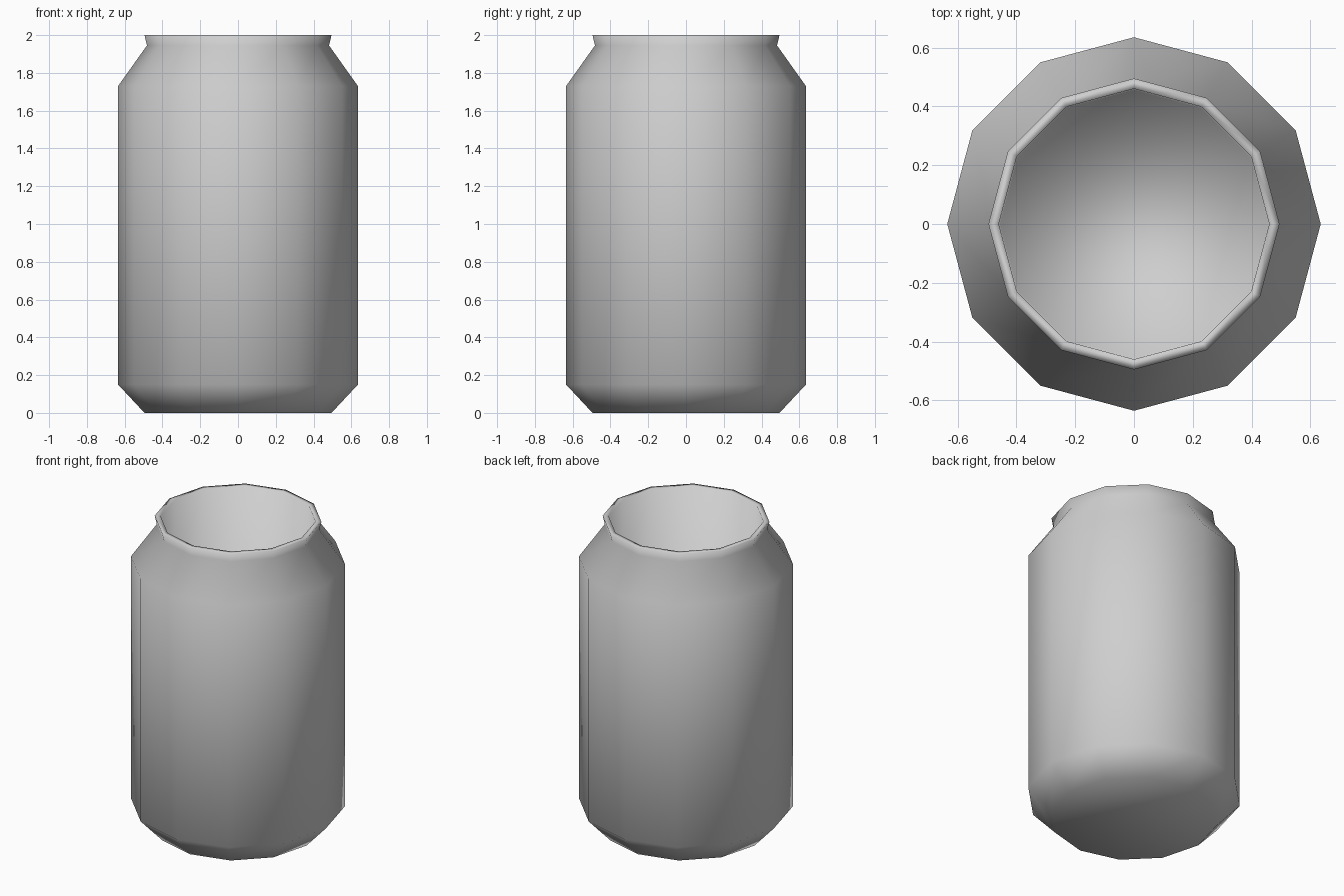
import bpy
import bmesh
from math import cos, sin, tau

SIDES = 12

cube = bpy.data.objects.get("Cube")
if cube:
    bpy.data.objects.remove(cube, do_unlink=True)


def make_material(name, color):
    mat = bpy.data.materials.new(name)
    mat.use_nodes = True
    mat.diffuse_color = color
    bsdf = next(n for n in mat.node_tree.nodes if n.type == 'BSDF_PRINCIPLED')
    bsdf.inputs["Base Color"].default_value = color
    return mat


def lathe(name, profile, mat):
    """Turn (radius, height) points into a closed, smooth faceted solid."""
    bm = bmesh.new()
    rings = []
    for r, z in profile:
        rings.append([bm.verts.new((r * cos(tau * i / SIDES), r * sin(tau * i / SIDES), z))
                      for i in range(SIDES)])
    for low, high in zip(rings, rings[1:]):
        for i in range(SIDES):
            j = (i + 1) % SIDES
            bm.faces.new((low[i], low[j], high[j], high[i]))
    bm.faces.new(list(reversed(rings[0])))
    bm.faces.new(rings[-1])
    bmesh.ops.recalc_face_normals(bm, faces=bm.faces)
    for face in bm.faces:
        face.smooth = True
    mesh = bpy.data.meshes.new(name)
    bm.to_mesh(mesh)
    bm.free()
    mesh.materials.append(mat)
    obj = bpy.data.objects.new(name, mesh)
    bpy.context.collection.objects.link(obj)
    return obj


metal = make_material("grey_metal", (0.62, 0.62, 0.62, 1.0))

# Can: base, chamfer, body, shoulder, neck, flared lip, then the recessed inside
can_profile = [
    (0.495, 0.0), (0.635, 0.15), (0.635, 1.73),
    (0.482, 1.945), (0.495, 2.0),
    (0.46, 2.0), (0.455, 1.6),
]
lathe("can_body", can_profile, metal)
